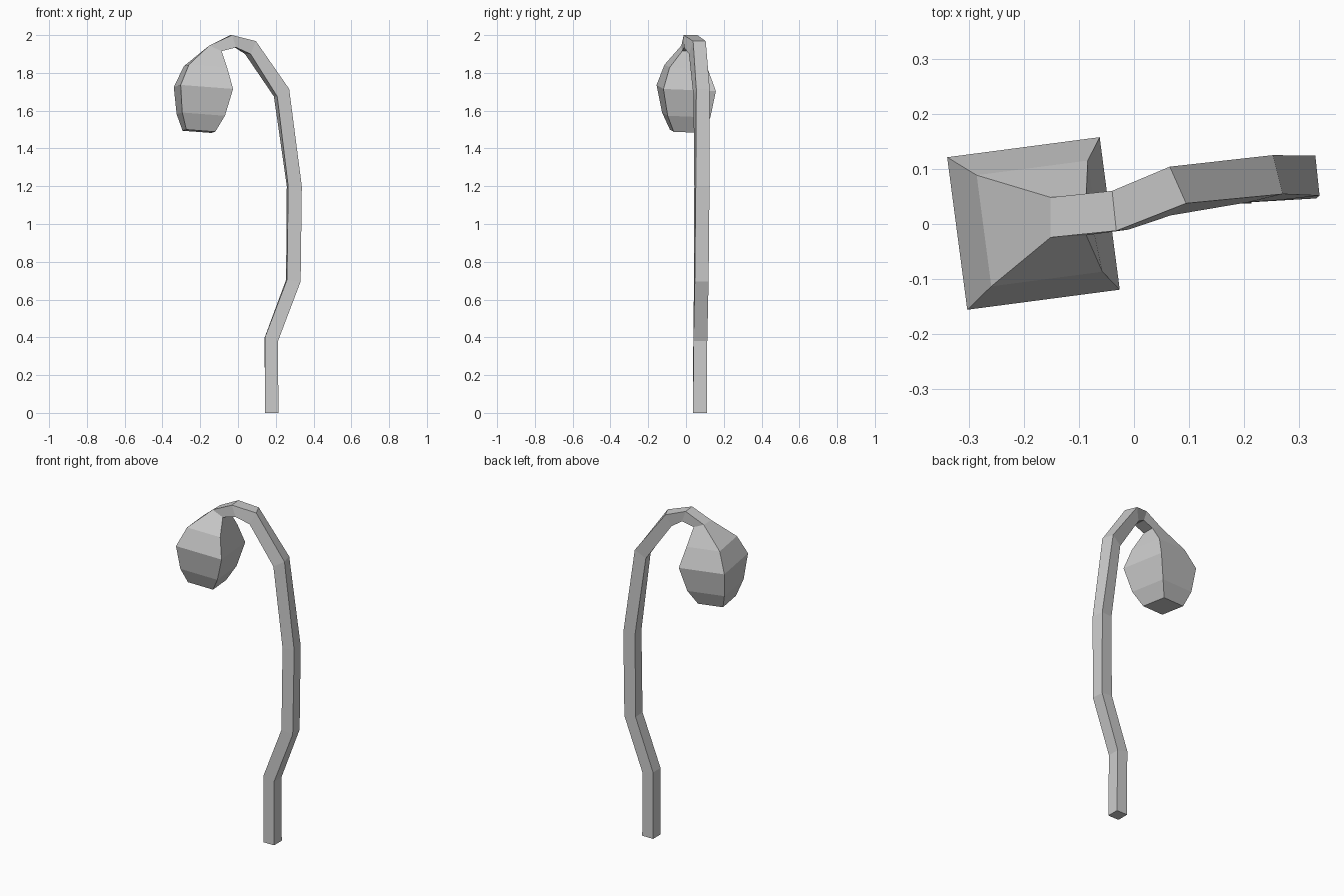
import bpy
import bmesh
from math import cos, sin, radians
from mathutils import Vector

cube = bpy.data.objects.get("Cube")
if cube:
    bpy.data.objects.remove(cube, do_unlink=True)

# One plain grey for the whole lamp
grey = bpy.data.materials.new("light grey")
grey.use_nodes = True
colour = (0.6, 0.6, 0.6, 1)
grey.diffuse_color = colour
grey.node_tree.nodes["Principled BSDF"].inputs["Base Color"].default_value = colour


def stem_ring(outer, inner, yaw, half=0.0365):
    """Square section from its outer and inner edge midpoints."""
    side = Vector((-sin(radians(yaw)), cos(radians(yaw)), 0)) * half
    o, i = Vector(outer), Vector(inner)
    return [o - side, o + side, i + side, i - side]


def bulb_ring(x, z, half):
    """Slightly turned and tilted square section of the hanging bulb."""
    a = radians(7.5)
    ring = []
    for p, q in ((-1, -1), (-1, 1), (1, 1), (1, -1)):
        dx = half * (p * cos(a) - q * sin(a))
        dy = half * (p * sin(a) + q * cos(a))
        ring.append(Vector((x + dx, 0.001 + dy, z - 0.07 * dx - 0.05 * dy)))
    return ring


# Bent stem from the foot up and over to the neck
rings = [
    stem_ring((0.214, 0.074, 0), (0.142, 0.074, 0), 0),
    stem_ring((0.211, 0.076, 0.38), (0.142, 0.075, 0.40), 1),
    stem_ring((0.329, 0.083, 0.695), (0.257, 0.079, 0.705), 4),
    stem_ring((0.334, 0.088, 1.20), (0.262, 0.080, 1.20), 6),
    stem_ring((0.262, 0.090, 1.715), (0.199, 0.075, 1.675), 14),
    stem_ring((0.080, 0.071, 1.968), (0.052, 0.049, 1.90), 24),
    stem_ring((-0.036, 0.024, 2.0), (-0.014, 0.026, 1.935), 6),
    stem_ring((-0.152, 0.012, 1.945), (-0.087, 0.016, 1.915), 0),
]
# Bulb: shoulder, widest, lower and bottom sections
for x, z, half in ((-0.172, 1.832, 0.102), (-0.183, 1.72, 0.14),
                   (-0.197, 1.577, 0.114), (-0.207, 1.491, 0.077)):
    rings.append(bulb_ring(x, z, half))

# Skin the sections and close both ends
bm = bmesh.new()
loops = [[bm.verts.new(p) for p in ring] for ring in rings]
for low, high in zip(loops, loops[1:]):
    for k in range(4):
        n = (k + 1) % 4
        bm.faces.new((low[k], low[n], high[n], high[k]))
bm.faces.new(loops[0])
bm.faces.new(loops[-1])
bmesh.ops.recalc_face_normals(bm, faces=bm.faces[:])
mesh = bpy.data.meshes.new("curved_stem_with_bulb")
bm.to_mesh(mesh)
bm.free()
mesh.materials.append(grey)
lamp = bpy.data.objects.new("curved_stem_with_bulb", mesh)
bpy.context.collection.objects.link(lamp)
